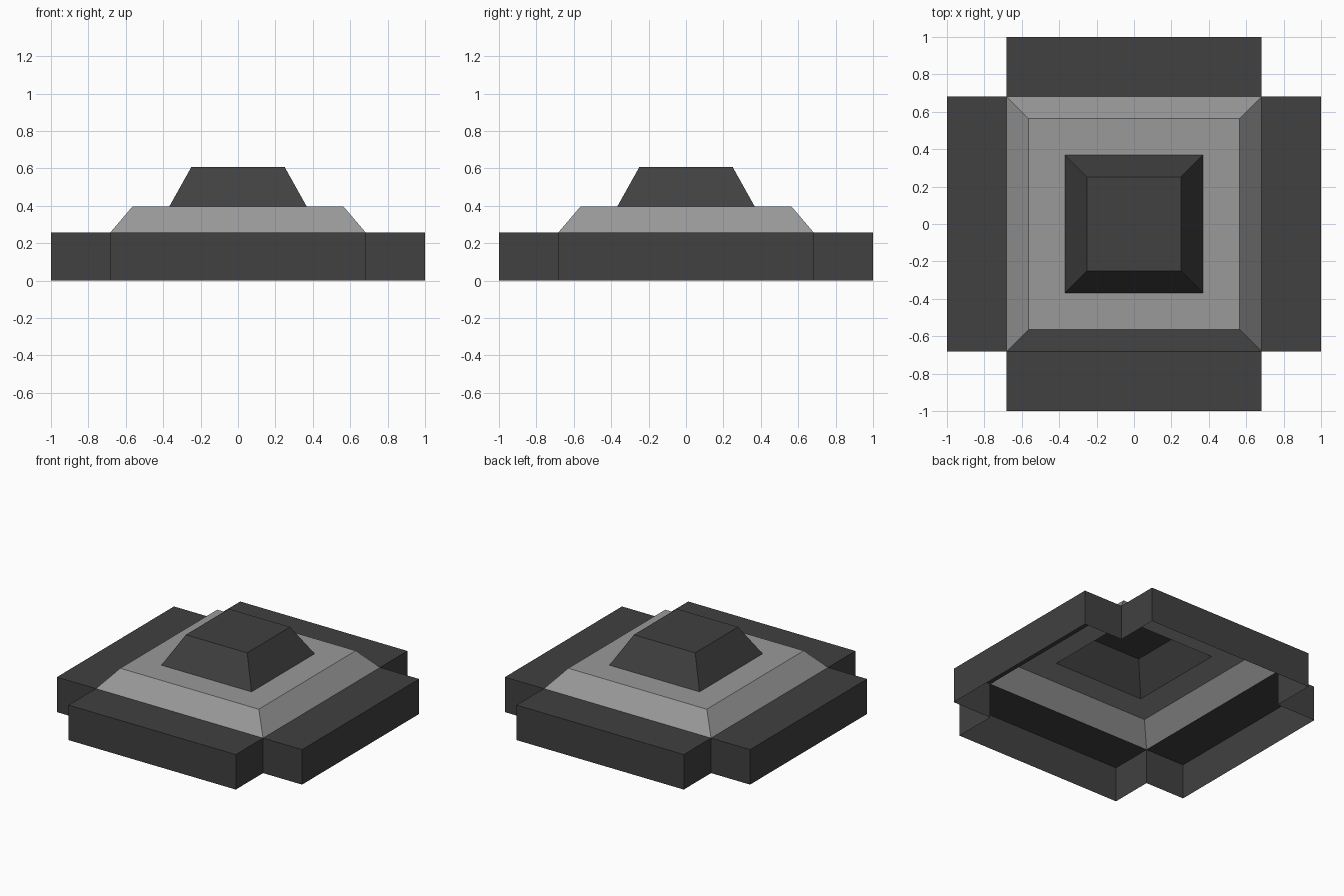
import bpy, bmesh
from math import pi
from mathutils import Matrix

if "Cube" in bpy.data.objects:
    bpy.data.objects.remove(bpy.data.objects["Cube"], do_unlink=True)


def material(name, value):
    mat = bpy.data.materials.new(name)
    mat.use_nodes = True
    colour = (value, value, value, 1)
    mat.diffuse_color = colour
    mat.node_tree.nodes["Principled BSDF"].inputs["Base Color"].default_value = colour
    return mat


def finish(name, bm, mat):
    mesh = bpy.data.meshes.new(name)
    bm.to_mesh(mesh)
    bm.free()
    mesh.materials.append(mat)
    obj = bpy.data.objects.new(name, mesh)
    bpy.context.collection.objects.link(obj)
    return obj


def square_steps(name, steps, mat, capped):
    """Join square rings given as (half width, height), from the bottom up."""
    bm = bmesh.new()
    rings = [[bm.verts.new((x * h, y * h, z))
              for x, y in ((-1, -1), (1, -1), (1, 1), (-1, 1))]
             for h, z in steps]
    for low, high in zip(rings, rings[1:]):
        for i in range(4):
            j = (i + 1) % 4
            bm.faces.new((low[i], low[j], high[j], high[i]))
    if capped:
        bm.faces.new(rings[-1])
    return finish(name, bm, mat)


def border_slab(name, turn, mat):
    """Slab hollow underneath: a top, an outer wall and two end walls."""
    bm = bmesh.new()
    bmesh.ops.create_cube(bm, size=1)
    bm.normal_update()
    hidden = [f for f in bm.faces if f.normal.z < -0.5 or f.normal.y > 0.5]
    bmesh.ops.delete(bm, geom=hidden, context="FACES")
    size = Matrix.Diagonal((2 * INNER, 1 - INNER, BASE, 1))
    place = Matrix.Translation((0, -(1 + INNER) / 2, BASE / 2))
    bm.transform(Matrix.Rotation(turn * pi / 2, 4, "Z") @ place @ size)
    return finish(name, bm, mat)


INNER, BASE, LEDGE, TOP = 0.682, 0.258, 0.395, 0.606
dark = material("charcoal", 0.052)
light = material("mid grey", 0.32)

# Border slabs around the four sides
for turn, side in enumerate(("front", "left", "back", "right")):
    border_slab(side + "_border", turn, dark)

# Sloped plinth with a flat ledge, open in the middle
square_steps("plinth", [(INNER, BASE), (0.565, LEDGE), (0.368, LEDGE)], light, False)

# Tapered block on top, open underneath
square_steps("top_block", [(0.368, LEDGE), (0.25, TOP)], dark, True)
